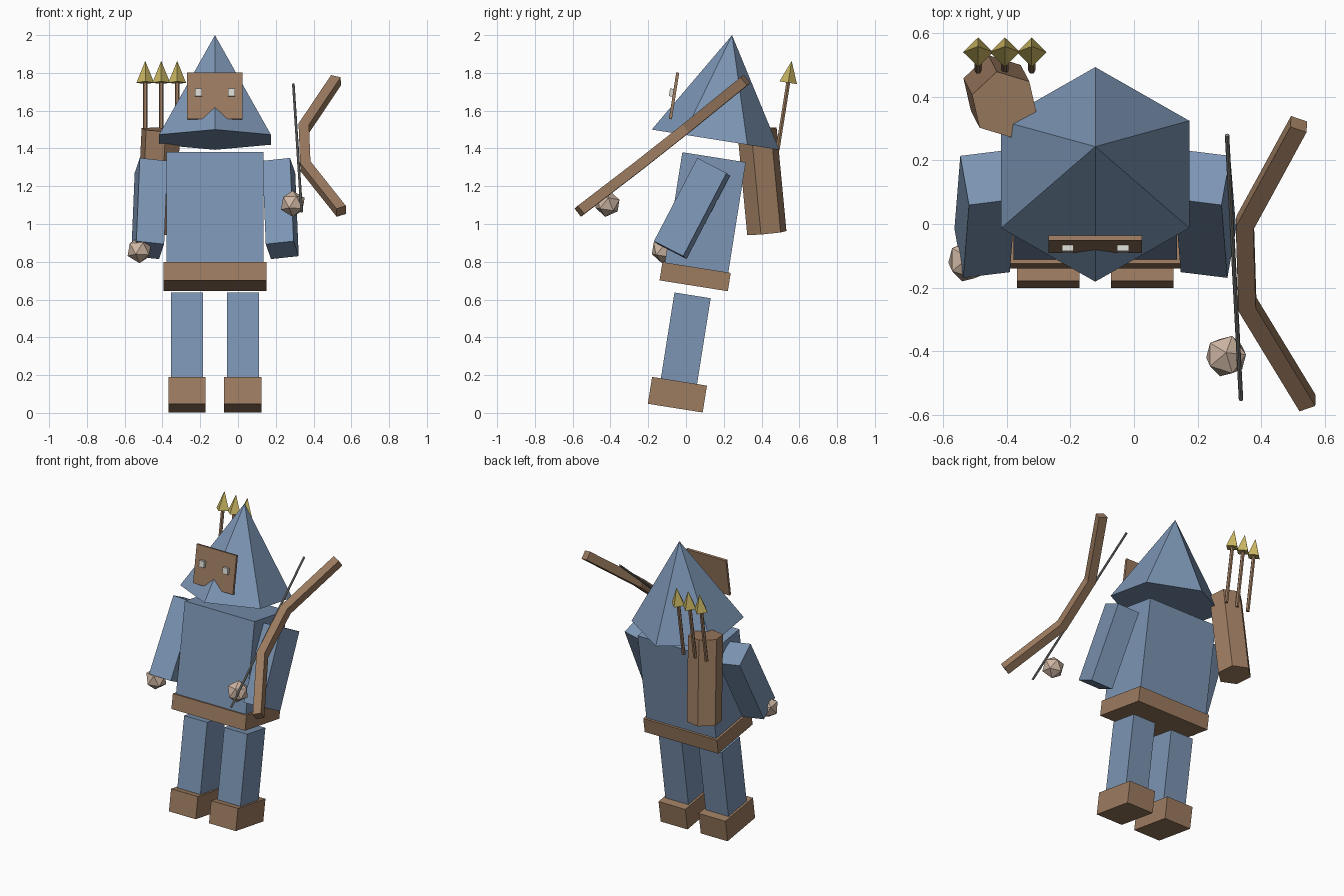
import bpy, bmesh
from math import radians, sin, cos, pi
from mathutils import Matrix, Vector, Euler

cube = bpy.data.objects.get("Cube")
if cube:
    bpy.data.objects.remove(cube, do_unlink=True)


def material(name, rgb):
    m = bpy.data.materials.new(name)
    m.use_nodes = True
    color = (*rgb, 1)
    m.diffuse_color = color
    m.node_tree.nodes["Principled BSDF"].inputs["Base Color"].default_value = color
    return m


BLUE = material("blue cloth", (0.20, 0.30, 0.455))
BROWN = material("brown leather", (0.335, 0.20, 0.118))
SKIN = material("pale skin", (0.62, 0.47, 0.37))
GOLD = material("gold metal", (0.58, 0.46, 0.12))
GREY = material("grey string", (0.26, 0.26, 0.25))
WHITE = material("eye white", (0.70, 0.68, 0.64))

LEAN = Matrix.Rotation(radians(-9), 4, 'X')   # whole body leans back
MID = -0.122                                  # body centre line
DEPTH = -0.065


def finish(name, bm, mat, matrix):
    bmesh.ops.recalc_face_normals(bm, faces=bm.faces)
    me = bpy.data.meshes.new(name)
    bm.to_mesh(me)
    bm.free()
    me.materials.append(mat)
    ob = bpy.data.objects.new(name, me)
    ob.matrix_world = matrix
    bpy.context.collection.objects.link(ob)
    return ob


def box(name, mat, center, size, matrix=LEAN):
    bm = bmesh.new()
    bmesh.ops.create_cube(bm, size=1)
    bmesh.ops.scale(bm, vec=size, verts=bm.verts)
    return finish(name, bm, mat, matrix @ Matrix.Translation(center))


def prism(name, mat, outline, offset):
    """Flat outline extruded along offset."""
    bm = bmesh.new()
    face = bm.faces.new([bm.verts.new(p) for p in outline])
    ext = bmesh.ops.extrude_face_region(bm, geom=[face], use_keep_orig=True)
    verts = [g for g in ext["geom"] if isinstance(g, bmesh.types.BMVert)]
    bmesh.ops.translate(bm, vec=offset, verts=verts)
    return bm


def ring(sides, radius, start):
    return [(radius * cos(start + i * 2 * pi / sides),
             radius * sin(start + i * 2 * pi / sides), 0) for i in range(sides)]


def rod(name, mat, low, high, sides, radius, start=0):
    low, high = Vector(low), Vector(high)
    axis = high - low
    bm = prism(name, mat, ring(sides, radius, start), (0, 0, axis.length))
    turn = Vector((0, 0, 1)).rotation_difference(axis).to_matrix().to_4x4()
    return finish(name, bm, mat, Matrix.Translation(low) @ turn)


def pyramid(name, mat, base, sides, radius, height, start):
    bm = bmesh.new()
    verts = [bm.verts.new(p) for p in ring(sides, radius, start)]
    tip = bm.verts.new((0, 0, height))
    bm.faces.new(verts)
    for i in range(sides):
        bm.faces.new((verts[i], verts[(i + 1) % sides], tip))
    return finish(name, bm, mat, LEAN @ Matrix.Translation(base))


# Body and belt
box("torso", BLUE, (MID, DEPTH, 1.04), (0.515, 0.34, 0.64))
box("belt", BROWN, (MID, DEPTH, 0.72), (0.544, 0.366, 0.098))

# Legs, boots, arms and eyes on both sides
for side, label in ((1, "left"), (-1, "right")):
    x = MID + side * 0.148
    box(label + "_leg", BLUE, (x, -0.063, 0.37), (0.17, 0.194, 0.5))
    box(label + "_boot", BROWN, (x, -0.06, 0.088), (0.198, 0.294, 0.144))
    turn = Euler((radians(-27), radians(-6 * side), radians(-7 * side))).to_matrix().to_4x4()
    box(label + "_arm", BLUE, (0, 0, 0), (0.149, 0.176, 0.497),
        Matrix.Translation((MID + side * 0.347, 0.0315, 1.082)) @ turn)
    box(label + "_eye", WHITE, (MID + side * 0.087, -0.342, 1.663), (0.037, 0.02, 0.041))

# Hands
for name, center in (("left_hand", (0.29, -0.416, 1.107)),
                     ("right_hand", (-0.522, -0.117, 0.862))):
    bm = bmesh.new()
    bmesh.ops.create_icosphere(bm, subdivisions=1, radius=0.07)
    finish(name, bm, SKIN, Matrix.Translation(center) @ LEAN)

# Hood and face plate
pyramid("hood", BLUE, (MID, -0.072, 1.453), 6, 0.342, 0.56, pi / 2)
box("face_plate", BROWN, (MID, -0.325, 1.648), (0.294, 0.016, 0.249))

# Quiver and arrows
rod("quiver", BROWN, (-0.435, 0.428, 0.952), (-0.408, 0.376, 1.50), 6, 0.107, radians(43))
for i in range(3):
    x = -0.491 + i * 0.0845
    rod("arrow_shaft", BROWN, LEAN @ Vector((x, 0.261, 1.45)),
        LEAN @ Vector((x, 0.261, 1.815)), 6, 0.012)
    pyramid("arrow_head", GOLD, (x, 0.261, 1.811), 4, 0.047, 0.117, 0)

# Bow: half outline mirrored top to bottom, then extruded
half = [(-0.0275, 0.169), (0.155, 0.571), (0.205, 0.549), (0.0275, 0.157)]
outline = half + [(x, -z) for x, z in reversed(half)]
bm = prism("bow", BROWN, [(x, -0.0275, z) for x, z in outline], (0, 0.055, 0))
bow_turn = Euler((radians(-51.7), radians(-2.3), 0)).to_matrix().to_4x4()
finish("bow", bm, BROWN, Matrix.Translation((0.353, -0.125, 1.407)) @ bow_turn)
rod("bow_string", GREY, (0.337, -0.553, 1.066), (0.293, 0.28, 1.74), 8, 0.007)
